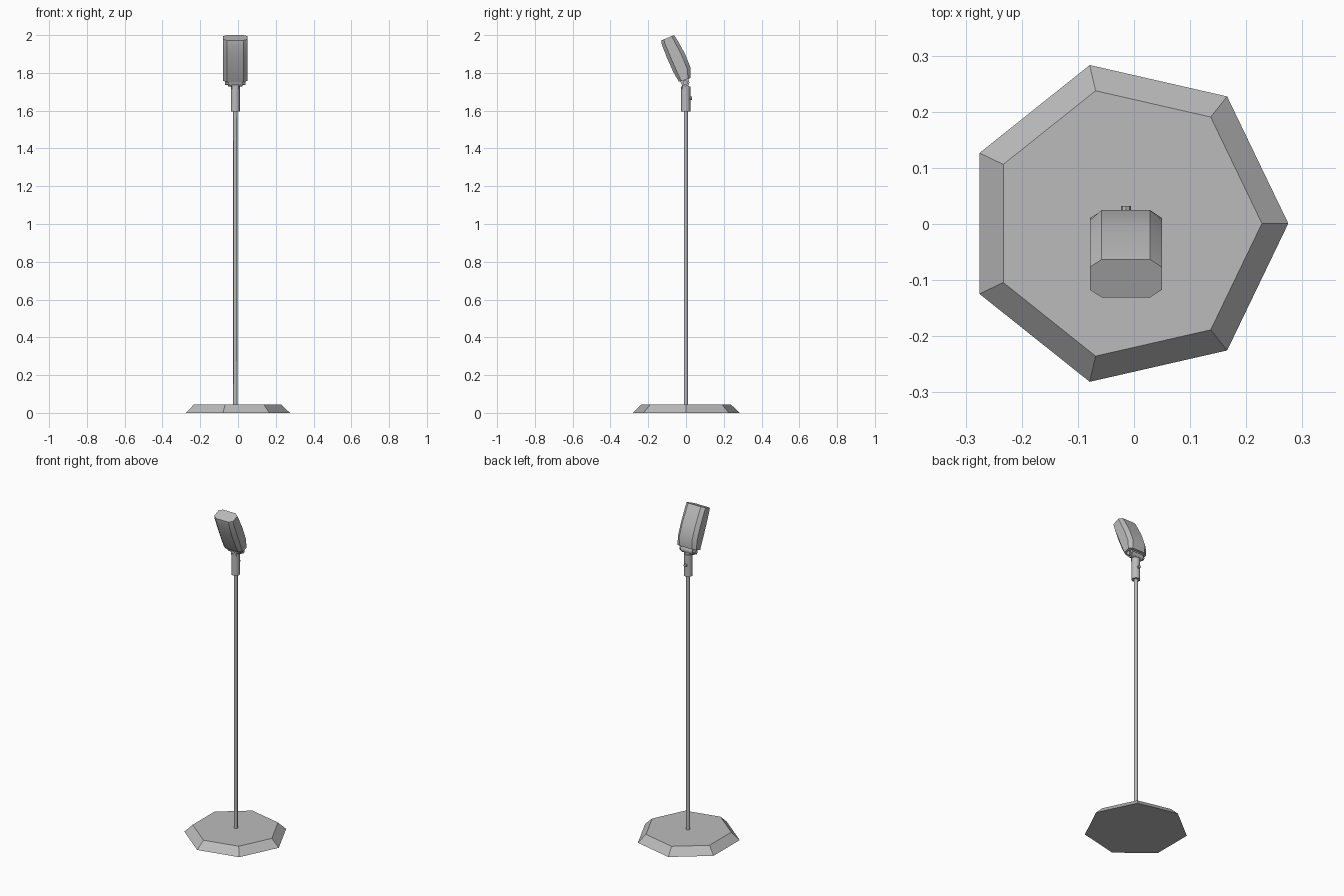
import bpy
import bmesh
from math import pi
from mathutils import Matrix, Vector

cube = bpy.data.objects.get("Cube")
if cube:
    bpy.data.objects.remove(cube, do_unlink=True)

CX = -0.0145  # shared axis of base, pole and head

grey = bpy.data.materials.new("satin grey")
grey.use_nodes = True
COLOUR = (0.5, 0.5, 0.5, 1)
grey.diffuse_color = COLOUR
grey.node_tree.nodes["Principled BSDF"].inputs["Base Color"].default_value = COLOUR


def finish(name, bm, smooth=None):
    """Turn a bmesh into a named object in the one colour."""
    bmesh.ops.recalc_face_normals(bm, faces=bm.faces)
    mesh = bpy.data.meshes.new(name)
    bm.to_mesh(mesh)
    bm.free()
    mesh.materials.append(grey)
    obj = bpy.data.objects.new(name, mesh)
    bpy.context.collection.objects.link(obj)
    if smooth:
        bpy.ops.object.select_all(action="DESELECT")
        obj.select_set(True)
        bpy.context.view_layer.objects.active = obj
        bpy.ops.object.shade_smooth_by_angle(angle=smooth)
    return obj


def cylinder(name, centre, r1, r2, length, sides, axis="Z", smooth=None):
    bm = bmesh.new()
    turn = {"Z": Matrix(), "X": Matrix.Rotation(pi / 2, 4, "Y"),
            "Y": Matrix.Rotation(-pi / 2, 4, "X")}[axis]
    bmesh.ops.create_cone(bm, cap_ends=True, segments=sides, radius1=r1, radius2=r2,
                          depth=length, matrix=Matrix.Translation(centre) @ turn)
    return finish(name, bm, smooth)


def block(name, centre, size, tilt=0):
    bm = bmesh.new()
    bmesh.ops.create_cube(bm, size=1, matrix=Matrix.Translation(centre)
                          @ Matrix.Rotation(tilt, 4, "X") @ Matrix.Diagonal((*size, 1)))
    return finish(name, bm)


# Seven-sided base plate with sloping rim, one corner pointing to +x
bm = bmesh.new()
rings = []
for radius, z in ((0.2895, 0), (0.2425, 0.045)):
    rings.append([bm.verts.new(Vector((CX, 0.001, z))
                  + Matrix.Rotation(2 * pi * i / 7, 3, "Z") @ Vector((radius, 0, 0)))
                  for i in range(7)])
for i in range(7):
    j = (i + 1) % 7
    bm.faces.new((rings[0][i], rings[0][j], rings[1][j], rings[1][i]))
bm.faces.new(rings[0])
bm.faces.new(rings[1])
finish("base", bm)

# Stand
cylinder("pole", (CX, 0, 0.83), 0.011, 0.011, 1.57, 8, smooth=pi / 3)
cylinder("clamp_sleeve", (CX, -0.002, 1.661), 0.025, 0.025, 0.132, 10, smooth=pi / 4)
cylinder("clamp_screw", (CX, 0.024, 1.665), 0.009, 0.009, 0.016, 8, axis="Y")

# Hinge between stand and head
block("hinge_tongue", (CX, -0.004, 1.735), (0.036, 0.034, 0.04))
cylinder("hinge_barrel", (CX, -0.004, 1.75), 0.022, 0.022, 0.078, 12, axis="X", smooth=pi / 4)
cylinder("hinge_pin", (CX, -0.004, 1.748), 0.013, 0.013, 0.106, 8, axis="X")
block("head_bracket", (CX, -0.009, 1.762), (0.078, 0.045, 0.03), 0.4)

# Head: chamfered section lofted along a leaning, slightly bulging profile
# Each station holds the front (y, z) and the back (y, z) of the section
stations = (
    ((-0.037, 1.753), (0.023, 1.772)),
    ((-0.066, 1.802), (0.025, 1.825)),
    ((-0.101, 1.880), (-0.005, 1.900)),
    ((-0.128, 1.950), (-0.047, 1.976)),
    ((-0.131, 1.972), (-0.063, 2.000)),
)
HALF, INNER, CUT = 0.064, 0.043, 0.2
outline = ((-INNER, 0), (INNER, 0), (HALF, CUT), (HALF, 1 - CUT),
           (INNER, 1), (-INNER, 1), (-HALF, 1 - CUT), (-HALF, CUT))
bm = bmesh.new()
loops = []
for front, back in stations:
    a, b = Vector((CX, *front)), Vector((CX, *back))
    loops.append([bm.verts.new(a.lerp(b, t) + Vector((x, 0, 0))) for x, t in outline])
for low, high in zip(loops, loops[1:]):
    for i in range(8):
        j = (i + 1) % 8
        bm.faces.new((low[i], low[j], high[j], high[i]))
bm.faces.new(loops[0])
bm.faces.new(loops[-1])
finish("microphone_head", bm, smooth=pi / 6)
